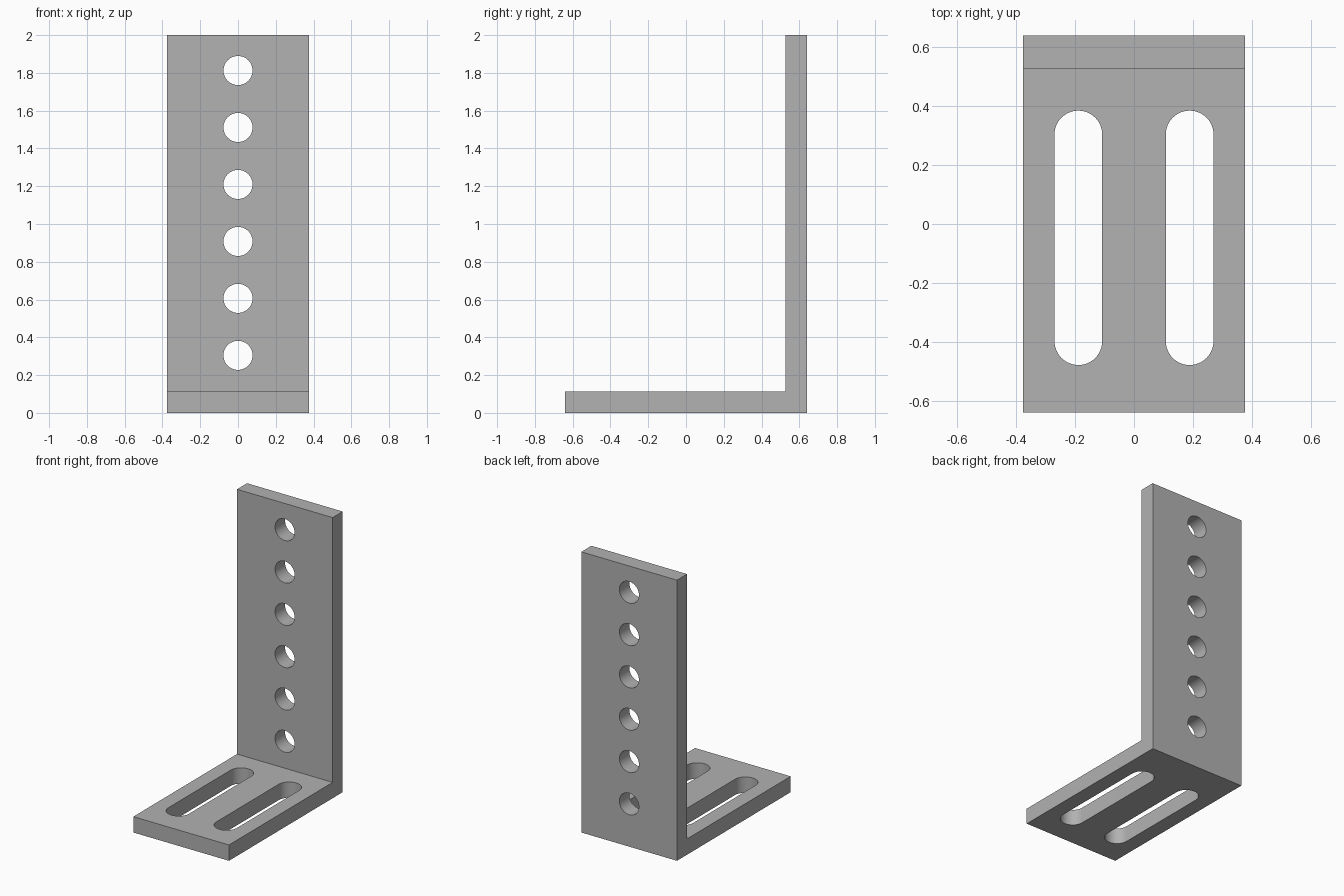
import bpy
import bmesh
import math

cube = bpy.data.objects.get("Cube")
if cube:
    bpy.data.objects.remove(cube, do_unlink=True)

HALF_W, HALF_D, HEIGHT = 0.377, 0.64, 2.0
THICK = 0.113
HOLE_R, HOLE_STEP, HOLE_COUNT = 0.077, 0.3016, 6
SLOT_R, SLOT_X, SLOT_FRONT, SLOT_BACK = 0.081, 0.189, -0.398, 0.304
SEGMENTS = 48

steel = bpy.data.materials.new("plain_grey")
steel.use_nodes = True
grey = (0.445, 0.445, 0.445, 1.0)
steel.diffuse_color = grey
steel.node_tree.nodes["Principled BSDF"].inputs["Base Color"].default_value = grey


def prism(name, points, direction):
    """Extrude a closed outline along a direction into a solid object."""
    bm = bmesh.new()
    face = bm.faces.new([bm.verts.new(p) for p in points])
    extruded = bmesh.ops.extrude_face_region(bm, geom=[face])["geom"]
    verts = [g for g in extruded if isinstance(g, bmesh.types.BMVert)]
    bmesh.ops.translate(bm, verts=verts, vec=direction)
    bmesh.ops.recalc_face_normals(bm, faces=bm.faces)
    mesh = bpy.data.meshes.new(name)
    bm.to_mesh(mesh)
    bm.free()
    mesh.materials.append(steel)
    obj = bpy.data.objects.new(name, mesh)
    bpy.context.collection.objects.link(obj)
    return obj


def arc(cx, cy, radius, start, sweep, count):
    """Points along an arc, start included."""
    return [(cx + radius * math.cos(start + sweep * i / count),
             cy + radius * math.sin(start + sweep * i / count))
            for i in range(count + 1)]


# L-shaped body
inner_y = HALF_D - THICK
outline = [(-HALF_D, 0), (HALF_D, 0), (HALF_D, HEIGHT),
           (inner_y, HEIGHT), (inner_y, THICK), (-HALF_D, THICK)]
bracket = prism("angle_bracket", [(-HALF_W, y, z) for y, z in outline],
                (2 * HALF_W, 0, 0))

# Round holes through the upright plate
cutters = []
for i in range(HOLE_COUNT):
    ring = arc(0, HOLE_STEP * (i + 1) + 0.003, HOLE_R, 0, math.tau, SEGMENTS)[:-1]
    cutters.append(prism("hole_cutter", [(x, inner_y - 0.1, z) for x, z in ring],
                         (0, THICK + 0.2, 0)))

# Long rounded slots through the base plate
for side in (-1, 1):
    ring = (arc(side * SLOT_X, SLOT_BACK, SLOT_R, 0, math.pi, SEGMENTS // 2)
            + arc(side * SLOT_X, SLOT_FRONT, SLOT_R, math.pi, math.pi, SEGMENTS // 2))
    cutters.append(prism("slot_cutter", [(x, y, -0.1) for x, y in ring],
                         (0, 0, THICK + 0.2)))

# Cut the openings, then discard the cutters
bpy.context.view_layer.objects.active = bracket
bracket.select_set(True)
for cutter in cutters:
    cutter.hide_render = True
    cut = bracket.modifiers.new("opening", 'BOOLEAN')
    cut.operation = 'DIFFERENCE'
    cut.solver = 'EXACT'
    cut.object = cutter
    bpy.ops.object.modifier_apply(modifier=cut.name)
    bpy.data.objects.remove(cutter, do_unlink=True)

bpy.ops.object.shade_smooth_by_angle(angle=math.radians(30))
